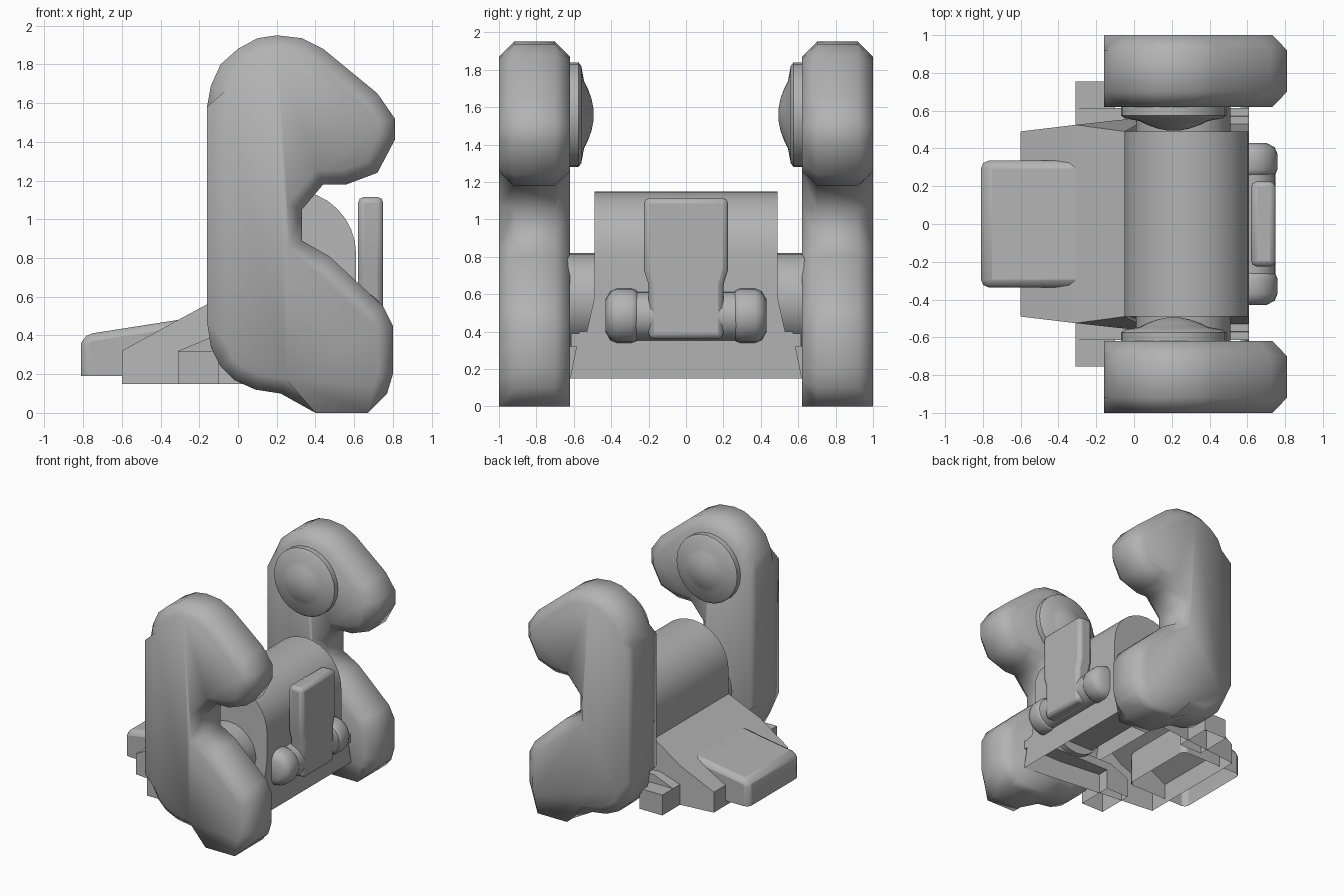
import bpy, bmesh
from math import sin, cos, pi, radians
from mathutils import Vector, Matrix

if "Cube" in bpy.data.objects:
    bpy.data.objects.remove(bpy.data.objects["Cube"])

grey = bpy.data.materials.new("plain_grey")
grey.use_nodes = True
grey.diffuse_color = (0.45, 0.45, 0.45, 1)
grey.node_tree.nodes["Principled BSDF"].inputs["Base Color"].default_value = (0.45, 0.45, 0.45, 1)


def finish(name, bm, angle=40, bevel=0, segments=2):
    bmesh.ops.recalc_face_normals(bm, faces=bm.faces)
    mesh = bpy.data.meshes.new(name)
    bm.to_mesh(mesh)
    bm.free()
    mesh.materials.append(grey)
    ob = bpy.data.objects.new(name, mesh)
    bpy.context.collection.objects.link(ob)
    if bevel:
        mod = ob.modifiers.new("bevel", "BEVEL")
        mod.width, mod.segments, mod.limit_method = bevel, segments, "ANGLE"
        mod.angle_limit = radians(50)
    bpy.ops.object.select_all(action="DESELECT")
    bpy.context.view_layer.objects.active = ob
    ob.select_set(True)
    bpy.ops.object.shade_smooth_by_angle(angle=radians(angle))
    return ob


def loft(name, rings, open_bottom=None, **kw):
    """Skin closed rings of points and cap both ends."""
    bm = bmesh.new()
    rows = [[bm.verts.new(p) for p in ring] for ring in rings]
    n = len(rows[0])
    for a, b in zip(rows, rows[1:]):
        for i in range(n):
            j = (i + 1) % n
            bm.faces.new((a[i], a[j], b[j], b[i]))
    bm.faces.new(rows[0])
    bm.faces.new(rows[-1])
    bmesh.ops.recalc_face_normals(bm, faces=bm.faces)
    if open_bottom is not None:
        low = [f for f in bm.faces if all(v.co.z < open_bottom for v in f.verts)]
        bmesh.ops.delete(bm, geom=low, context="FACES")
    return finish(name, bm, **kw)


def prism(name, profile, width, **kw):
    """Profile in x and z, with a half width that depends on the point."""
    rings = [[(x, s * width(x, z), z) for x, z in profile] for s in (-1, 1)]
    return loft(name, rings, **kw)


def lathe(name, profile, x, z, side=1, steps=24, **kw):
    """Turn (y, radius) pairs about an axis running along y."""
    rings = [[(x + r * cos(2 * pi * i / steps), side * y, z + r * sin(2 * pi * i / steps))
              for i in range(steps)] for y, r in profile]
    return loft(name, rings, **kw)


# Side arms: outline with chamfered caps
outline = [(-.16, .47), (-.16, 1.58), (-.14, 1.69), (-.09, 1.80), (0, 1.88), (.1, 1.935),
           (.2, 1.95), (.33, 1.935), (.44, 1.88), (.72, 1.65), (.81, 1.52), (.81, 1.41),
           (.72, 1.24), (.56, 1.18), (.44, 1.18), (.33, 1.05), (.33, .89), (.47, .81),
           (.75, .55), (.8, .45), (.8, .2), (.77, .1), (.67, 0), (.4, 0), (.22, .1),
           (.09, .12), (-.02, .17), (-.09, .24), (-.14, .34)]


def inset(points, depth):
    result = []
    for i, (x, z) in enumerate(points):
        before = Vector(points[i - 1])
        after = Vector(points[(i + 1) % len(points)])
        d1 = (Vector((x, z)) - before).normalized()
        d2 = (after - Vector((x, z))).normalized()
        d = (d1 + d2).normalized()
        square = x < -.15 or z < .05
        amount = 0 if square else depth
        result.append((x + d.y * amount, z - d.x * amount))
    return result


small = inset(outline, .08)
for side, label in ((1, "left"), (-1, "right")):
    rings = [[(x, side * y, z) for x, z in pts]
             for y, pts in ((.62, small), (.7, outline), (.92, outline), (1, small))]
    loft("arm_" + label, rings, angle=65)

    # Round pad with a dome on the inner face of the arm
    lathe("pad_disc_" + label, [(.64, .28), (.575, .28), (.56, .26), (.545, .18),
                                (.525, .14), (.505, .085), (.494, .03)],
          .21, 1.56, side, angle=35)

    # Axle joining arm and body
    lathe("axle_" + label, [(.4, .25), (.75, .25)], .26, .57, side)

    # Low block outside the body
    block = [(-.31, .15), (-.31, .32), (-.1, .32), (-.1, .15)]
    loft("side_block_" + label,
         [[(x, side * y, z) for x, z in block] for y in (.45, .755)], open_bottom=.16)
    ledge = [(-.31, .32), (-.14, .39), (.61, .39), (.61, .32)]
    loft("ledge_" + label,
         [[(x, side * y, z) for x, z in ledge] for y in (.45, .615)])

    # Hinge end knobs
    lathe("hinge_knob_" + label, [(.25, .11), (.265, .135), (.29, .145), (.37, .145),
                                  (.405, .13), (.43, .085)], .615, .485, side, angle=60)

# Main rounded body
arc = [(.28 - .33 * cos(pi * i / 16), .82 + .33 * sin(pi * i / 16)) for i in range(17)]
body = [(-.05, .4), (-.05, .58)] + arc + [(.61, .58), (.61, .4)]
prism("body", body, lambda x, z: .49 if z > .5 else .53, open_bottom=.41)

# Ramped base under the body
ramp = [(-.6, .15), (-.6, .32), (-.31, .48), (-.05, .62), (.1, .4), (.61, .4), (.61, .15)]


def base_width(x, z):
    if x < -.5:
        return .49
    if x < 0:
        return .525 if z < .5 else .49
    return .62 if z < .2 else .57


prism("base", ramp, base_width, open_bottom=.16)

# Cushion with open underside
cushion = [(-.81, .19), (-.81, .36), (-.79, .405), (-.31, .48), (-.23, .48), (-.23, .19)]
prism("cushion", cushion, lambda x, z: .335, open_bottom=.2, bevel=.04, angle=50)

# Hinge bar and upright flap
lathe("hinge_bar", [(-.27, .13), (.27, .13)], .62, .483)
flap = [(-.2, .36), (-.2, .65), (-.225, .73), (-.225, 1.115),
        (.225, 1.115), (.225, .73), (.2, .65), (.2, .36)]
loft("flap", [[(x, y, z) for y, z in flap] for x in (.62, .75)], bevel=.03, angle=50)
